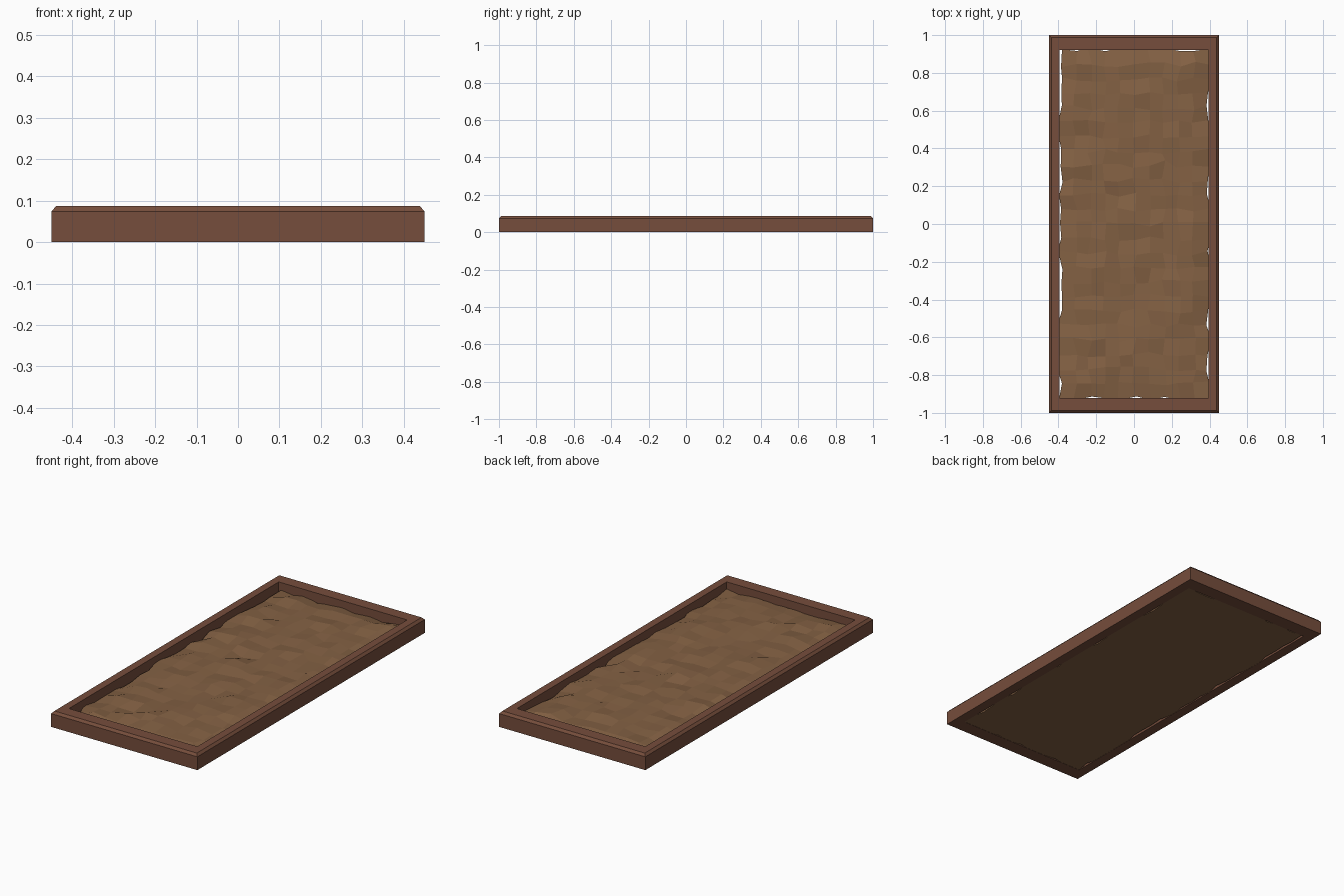
import bpy, bmesh, random

if "Cube" in bpy.data.objects:
    bpy.data.objects.remove(bpy.data.objects["Cube"])

random.seed(4)


def material(name, color):
    m = bpy.data.materials.new(name)
    m.diffuse_color = (*color, 1)
    m.use_nodes = True
    m.node_tree.nodes["Principled BSDF"].inputs["Base Color"].default_value = m.diffuse_color
    return m


def finish(bm, name, mat):
    bmesh.ops.recalc_face_normals(bm, faces=bm.faces)
    me = bpy.data.meshes.new(name)
    bm.to_mesh(me)
    bm.free()
    me.materials.append(mat)
    ob = bpy.data.objects.new(name, me)
    bpy.context.collection.objects.link(ob)
    return ob


# Wooden frame: five rectangular rings joined into a closed border
bm = bmesh.new()
rings = []
for hx, hy, z in [(0.395, 0.922, 0), (0.45, 1, 0), (0.45, 1, 0.074),
                  (0.438, 0.988, 0.087), (0.395, 0.922, 0.087)]:
    rings.append([bm.verts.new((sx * hx, sy * hy, z))
                  for sx, sy in [(-1, -1), (1, -1), (1, 1), (-1, 1)]])
for a, b in zip(rings, rings[1:] + rings[:1]):
    for i in range(4):
        j = (i + 1) % 4
        bm.faces.new((a[i], a[j], b[j], b[i]))
finish(bm, "planter_frame", material("wood", (0.18, 0.075, 0.045)))

# Soil bed: jittered lumpy grid with straight skirt and flat underside
NX, NY = 10, 24
bm = bmesh.new()
grid = []
for j in range(NY + 1):
    row = []
    for i in range(NX + 1):
        rim = i in (0, NX) or j in (0, NY)
        x = -0.391 + 0.786 * i / NX + random.uniform(-0.013, 0.013)
        y = -0.922 + 1.844 * j / NY + random.uniform(-0.014, 0.014)
        x = max(-0.41, min(0.41, x))
        z = (0.042 if rim else 0.056) + random.uniform(-0.009, 0.009)
        row.append(bm.verts.new((x, y, z)))
    grid.append(row)
for j in range(NY):
    for i in range(NX):
        bm.faces.new((grid[j][i], grid[j][i + 1], grid[j + 1][i + 1], grid[j + 1][i]))
# one sharper clod
grid[16][6].co.z += 0.012
grid[16][7].co.y += 0.02
border = (grid[0] + [r[-1] for r in grid[1:]] + grid[-1][-2::-1]
          + [r[0] for r in grid[-2:0:-1]])
low = [bm.verts.new((v.co.x, v.co.y, 0.001)) for v in border]
for k in range(len(border)):
    n = (k + 1) % len(border)
    bm.faces.new((border[k], low[k], low[n], border[n]))
bm.faces.new(low)
finish(bm, "soil", material("soil_brown", (0.23, 0.12, 0.057)))
